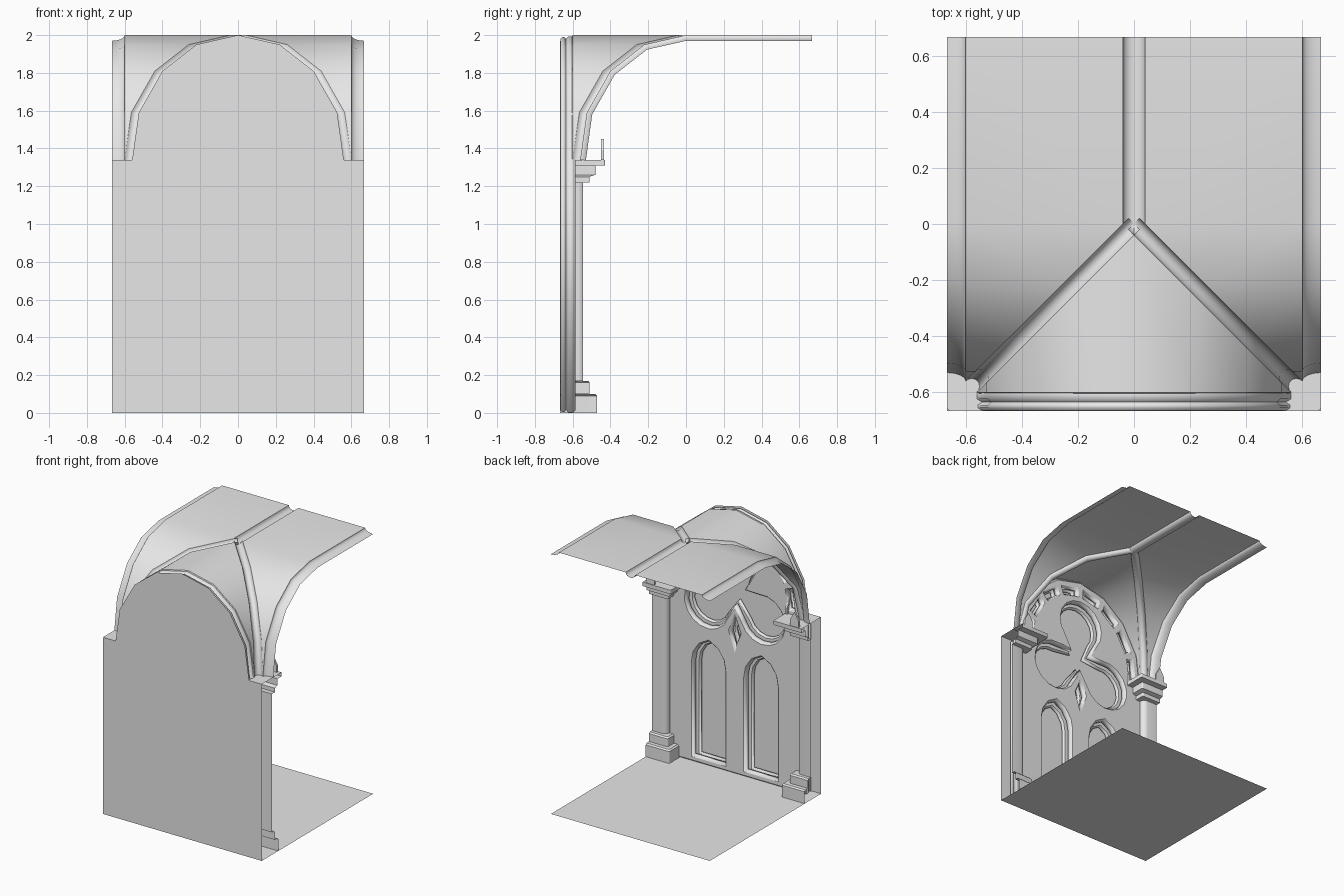
import bpy, bmesh
from math import sin, cos, pi, radians, sqrt
from mathutils import Vector, Matrix

cube = bpy.data.objects.get("Cube")
if cube:
    bpy.data.objects.remove(cube, do_unlink=True)

stone = bpy.data.materials.new("grey stone")
stone.use_nodes = True
stone.diffuse_color = (0.8, 0.8, 0.8, 1)
stone.node_tree.nodes["Principled BSDF"].inputs["Base Color"].default_value = (0.8, 0.8, 0.8, 1)

HALF = 0.667      # half the bay
EDGE = 0.6        # where the vault cells meet the border ribs
GAP = 0.04        # half width of the rib grooves
SPRING = 1.34     # height where the vault starts
# Vault profile: distance from the axis, height
ARCH = [(0.56, SPRING), (0.525, 1.59), (0.40, 1.81), (0.22, 1.95), (0, 2.0)]


def add_mesh(name, mesh, smooth=False):
    mesh.materials.clear()
    mesh.materials.append(stone)
    ob = bpy.data.objects.new(name, mesh)
    bpy.context.collection.objects.link(ob)
    if smooth:
        bpy.ops.object.select_all(action='DESELECT')
        ob.select_set(True)
        bpy.context.view_layer.objects.active = ob
        bpy.ops.object.shade_smooth_by_angle(angle=radians(35))
    return ob


def polygons(name, verts, faces, smooth=False):
    mesh = bpy.data.meshes.new(name)
    mesh.from_pydata([tuple(v) for v in verts], [], faces)
    bm = bmesh.new()
    bm.from_mesh(mesh)
    bmesh.ops.remove_doubles(bm, verts=bm.verts, dist=1e-5)
    bmesh.ops.recalc_face_normals(bm, faces=bm.faces)
    bm.to_mesh(mesh)
    bm.free()
    return add_mesh(name, mesh, smooth)


def sheet(name, rows, smooth=True):
    """Skin a list of equally long point rows."""
    n = len(rows[0])
    faces = [(i * n + j, i * n + j + 1, (i + 1) * n + j + 1, (i + 1) * n + j)
             for i in range(len(rows) - 1) for j in range(n - 1)]
    return polygons(name, [p for r in rows for p in r], faces, smooth)


def rib(name, path, side, width, depth, start, end):
    """Sweep part of a half-round moulding hanging below a path."""
    path = [Vector(p) for p in path]
    side = Vector(side).normalized()
    rows = []
    for i, p in enumerate(path):
        tangent = (path[min(i + 1, len(path) - 1)] - path[max(i - 1, 0)]).normalized()
        down = tangent.cross(side)
        if down.z > 0:
            down.negate()
        row = []
        for k in range(9):
            a = start + (end - start) * k / 8
            row.append(p + side * width * cos(a) + down * depth * sin(a))
        rows.append(row)
    return sheet(name, rows)


def both(points):
    """Arch half profile completed by its mirror image."""
    return points + [(-x, z) for x, z in reversed(points) if x > 0]


# Floor and flat back panel of the window wall
polygons("floor", [(-HALF, -HALF, 0), (HALF, -HALF, 0), (HALF, HALF, 0), (-HALF, HALF, 0)],
         [(0, 1, 2, 3)])
panel = both([(HALF, 0), (HALF, SPRING)] + ARCH)
polygons("wall_panel", [(x, -HALF, z) for x, z in panel], [list(range(len(panel)))])

# Vault cell over the window wall
sheet("front_vault_cell", [[(x, -EDGE, z), (x, -abs(x) - GAP, z)] for x, z in both(ARCH)])

# Wall rib along the window arch
border = HALF - EDGE
rows = []
arch_line = both(ARCH)
for x, z in arch_line:
    centre = Vector((0, 0, SPRING))
    inward = (centre - Vector((x, 0, z))).normalized()
    rows.append([Vector((x, -HALF + border * cos(k * pi / 8), z)) + inward * 0.03 * sin(k * pi / 8)
                 for k in range(5)])
sheet("wall_rib", rows)

for s, label in ((1, "left"), (-1, "right")):
    # Side vault cell running back to the open edge
    cell = [[(s * (d + GAP), -d, z), (s * EDGE, -d, z)] for d, z in ARCH]
    cell.append([(s * GAP, HALF, 2.0), (s * EDGE, HALF, 2.0)])
    sheet(label + "_vault_cell", cell)
    # Border rib on the open side
    line = [(s * HALF, -d, z) for d, z in ARCH] + [(s * HALF, HALF, 2.0)]
    rib(label + "_border_rib", line, (-s, 0, 0), border, 0.03, 0, pi / 2)
    # Diagonal rib
    line = [(s * (d + GAP / 2), -d - GAP / 2, z) for d, z in ARCH] + [(0, 0, 2.0)]
    rib(label + "_diagonal_rib", line, (s, 1, 0), GAP / sqrt(2), 0.03, 0, pi)

    # Corner column: ledge position, height, corner chamfer
    steps = [(0.47, 0, 0.01), (0.47, 0.09, 0.01), (0.48, 0.1, 0.01), (0.51, 0.1, 0.01),
             (0.51, 0.16, 0.01), (0.52, 0.17, 0.01), (0.545, 0.17, 0.04), (0.545, 1.22, 0.04),
             (0.51, 1.22, 0.01), (0.51, 1.25, 0.01), (0.48, 1.26, 0.01), (0.48, 1.31, 0.01),
             (0.43, 1.31, 0.01), (0.43, SPRING, 0.01), (0.66, SPRING, 0.003)]
    rows = []
    for e, z, c in steps:
        corner = [(e + c - c * sin(a), -e - c + c * cos(a))
                  for a in (k * pi / 8 for k in range(5))]
        ring = [(HALF, -e)] + corner + [(e, -HALF)]
        rows.append([(s * x, y, z) for x, y in ring])
    sheet(label + "_column", rows)

    # Pointed leaves standing on the capital
    leaf = [(0.57, 0), (0.57, 0.05), (0.605, 0.11), (0.64, 0.05), (0.64, 0)]
    n = len(leaf)
    sides = [(i, (i + 1) % n, n + (i + 1) % n, n + i) for i in range(n)]
    caps = [list(range(n)), list(range(n, 2 * n))]
    for name, place in (("back", lambda a, b: (a, -b)), ("inner", lambda a, b: (b, -a))):
        pts = []
        for b in (0.435, 0.45):
            for a, h in leaf:
                x, y = place(a, b)
                pts.append((s * x, y, SPRING + h))
        polygons(label + "_capital_leaf_" + name, pts, sides + caps)

# Ridge rib
rib("ridge_rib", [(0, 0, 2.0), (0, HALF, 2.0)], (1, 0, 0), GAP, 0.03, 0, pi)


def lancet(cx, g):
    w, foot, spring, rise = 0.115 + g, 0.05 - g / 3, 0.76, 0.17 + g
    half = [(w, foot), (w, spring), (w * 0.9, spring + rise * 0.4),
            (w * 0.55, spring + rise * 0.78), (0, spring + rise)]
    return [(cx + x, z) for x, z in both(half)]


def trefoil(g):
    """Three open lobes with cusps pointing to the middle."""
    pts = []
    r, reach, mid = 0.16 + g, 0.27, 1.37
    for lobe in range(3):
        turn = pi / 2 + lobe * 2 * pi / 3
        cx, cz = reach * cos(turn), mid + reach * sin(turn)
        for k in range(13):
            a = turn + radians(-130 + 260 * k / 12)
            pts.append((cx + r * cos(a), cz + r * sin(a)))
        a = turn + pi / 3
        pts.append(((0.08 + g) * cos(a), mid + (0.08 + g) * sin(a)))
    return pts


def arch_panels(g):
    """Small openings following the arch, one per arch segment."""
    out = []
    t = 0.16 - g * 2
    for (x0, z0), (x1, z1) in zip(arch_line, arch_line[1:]):
        a = (x0 + (x1 - x0) * t, z0 + (z1 - z0) * t)
        b = (x1 + (x0 - x1) * t, z1 + (z0 - z1) * t)
        lo, hi = 0.815 - g / 2, 0.9 + g / 2
        out.append([(x * f, SPRING + (z - SPRING) * f)
                    for (x, z), f in ((a, lo), (a, hi), (b, hi), (b, lo))])
    return out


def tracery(name, g, y, thickness, bevel):
    """Pierced slab with chamfered openings."""
    outline = both([(0.58, 0.015), (0.58, 1.31), (0.54, SPRING)]
                   + [(x * 0.97, SPRING + (z - SPRING) * 0.97) for x, z in ARCH[1:]])
    w = 0.035 + g * 0.6
    diamond = [(0, 0.95 - g), (w, 1.08), (0, 1.19 + g), (-w, 1.08)]
    loops = [outline, lancet(0.22, g), lancet(-0.22, g), trefoil(g), diamond] + arch_panels(g)
    curve = bpy.data.curves.new(name, 'CURVE')
    curve.dimensions = '2D'
    curve.fill_mode = 'BOTH'
    curve.extrude = thickness / 2 - bevel
    curve.bevel_depth = bevel
    curve.bevel_resolution = 0
    for loop in loops:
        sp = curve.splines.new('POLY')
        sp.points.add(len(loop) - 1)
        for p, (x, z) in zip(sp.points, loop):
            p.co = (x, z, 0, 1)
        sp.use_cyclic_u = True
    helper = bpy.data.objects.new(name + "_curve", curve)
    bpy.context.collection.objects.link(helper)
    bpy.context.view_layer.update()
    mesh = bpy.data.meshes.new_from_object(helper.evaluated_get(bpy.context.evaluated_depsgraph_get()))
    bpy.data.objects.remove(helper, do_unlink=True)
    mesh.transform(Matrix.Translation((0, y, 0)) @ Matrix.Rotation(pi / 2, 4, 'X'))
    add_mesh(name, mesh)


tracery("window_tracery_back", 0, -0.65, 0.03, 0.01)
tracery("window_tracery_front", 0.03, -0.61, 0.05, 0.012)
